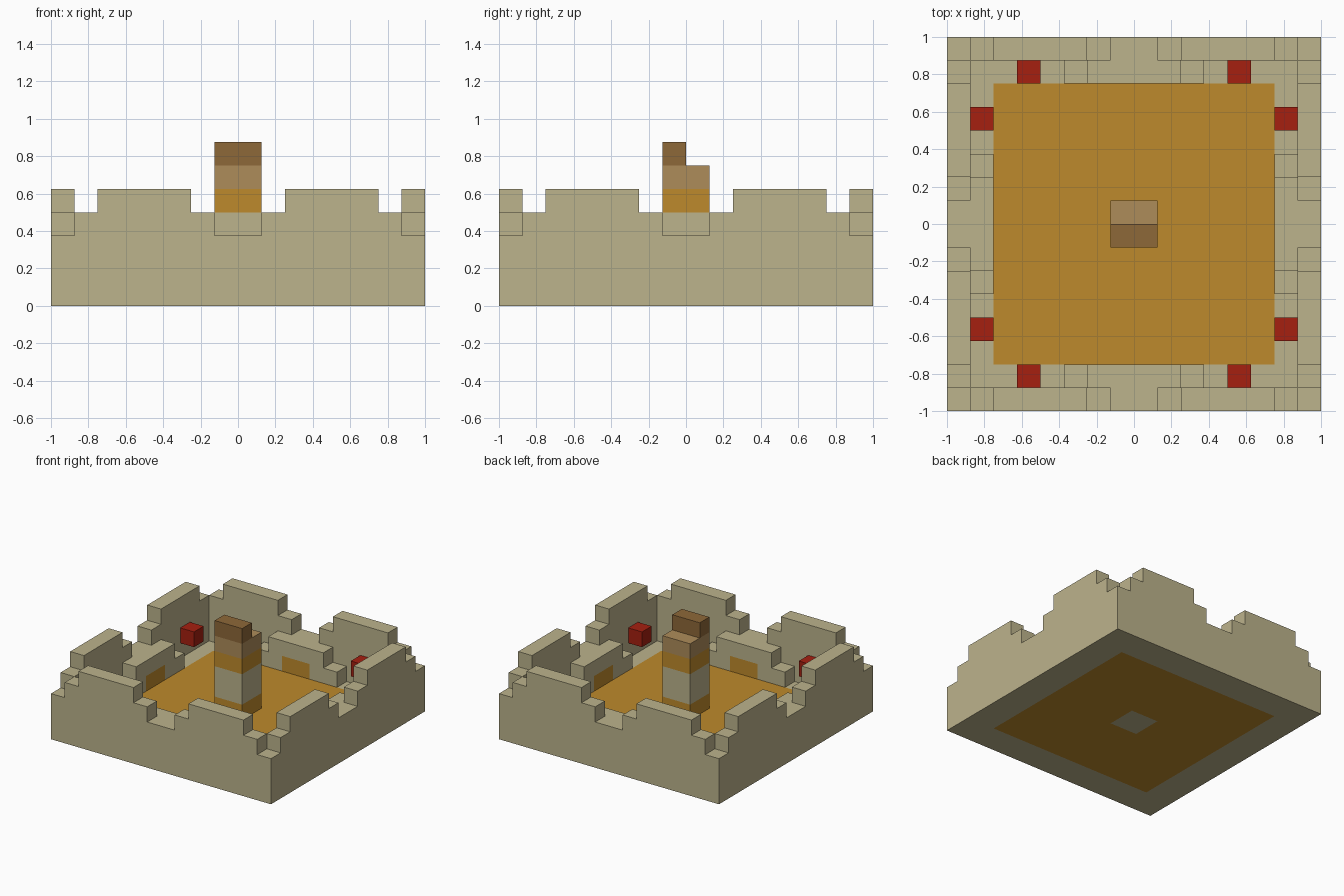
import bpy, bmesh
from math import pi
from mathutils import Matrix

cube = bpy.data.objects.get("Cube")
if cube:
    bpy.data.objects.remove(cube, do_unlink=True)

U = 0.125  # one block


def material(name, rgb):
    m = bpy.data.materials.new(name)
    m.use_nodes = True
    m.diffuse_color = (*rgb, 1)
    m.node_tree.nodes["Principled BSDF"].inputs["Base Color"].default_value = (*rgb, 1)
    return m


STONE = material("sandstone", (0.503, 0.451, 0.262))
ORANGE = material("ochre", (0.515, 0.254, 0.025))
RED = material("red", (0.381, 0.014, 0.005))
DARK = material("dark_brown", (0.27, 0.138, 0.04))
LIGHT = material("light_brown", (0.423, 0.262, 0.102))


def finish(bm, name, mats, turn=0):
    bmesh.ops.recalc_face_normals(bm, faces=bm.faces)
    bm.transform(Matrix.Rotation(turn * pi / 2, 4, "Z") @ Matrix.Scale(U, 4))
    mesh = bpy.data.meshes.new(name)
    bm.to_mesh(mesh)
    bm.free()
    for m in mats:
        mesh.materials.append(m)
    obj = bpy.data.objects.new(name, mesh)
    bpy.context.collection.objects.link(obj)
    return obj


def stepped(steps, y0, y1, z0):
    """Extrude a stepped skyline; steps are (x_start, x_end, top)."""
    pts = [(steps[0][0], z0)]
    for a, b, h in steps:
        pts += [(a, h), (b, h)]
    pts.append((steps[-1][1], z0))
    bm = bmesh.new()
    face = bm.faces.new([bm.verts.new((x, y0, z)) for x, z in pts])
    out = bmesh.ops.extrude_face_region(bm, geom=[face], use_keep_orig=True)
    moved = [v for v in out["geom"] if isinstance(v, bmesh.types.BMVert)]
    bmesh.ops.translate(bm, verts=moved, vec=(0, y1 - y0, 0))
    return bm


def box(name, x0, x1, y0, y1, z0, z1, mat, turn=0):
    return finish(stepped([(x0, x1, z1)], y0, y1, z0), name, [mat], turn)


def cut(bm, co, normal, faces=None):
    faces = list(faces if faces is not None else bm.faces)
    edges = {e for f in faces for e in f.edges}
    verts = {v for f in faces for v in f.verts}
    bmesh.ops.bisect_plane(bm, geom=faces + list(edges) + list(verts),
                           plane_co=co, plane_no=normal)


# Floor slab, with the foot of the pillar showing underneath
bm = stepped([(-6, 6, 1)], -6, 6, 0)
for s in (-1, 1):
    cut(bm, (s, 0, 0), (1, 0, 0))
    cut(bm, (0, s, 0), (0, 1, 0))
for f in bm.faces:
    c = f.calc_center_median()
    f.material_index = int(abs(c.x) < 1 and abs(c.y) < 1 and c.z < 0.5)
finish(bm, "courtyard_floor", [ORANGE, STONE])

# Four sides, each meeting the next at a corner
skyline = [(-8, -7, 3), (-7, -6, 4), (-6, -2, 5), (-2, -1, 4), (-1, 1, 3),
           (1, 2, 4), (2, 6, 5), (6, 7, 4)]
for turn, side in enumerate(("front", "left", "back", "right")):
    finish(stepped(skyline, -8, -7, 0), side + "_wall", [STONE], turn)
    box(side + "_footing", -7, 6, -7, -6, 0, 1, STONE, turn)

    # Inner stepped gatehouse with a painted doorway
    bm = stepped([(-3, -2, 2), (-2, 2, 3), (2, 3, 2)], -7, -6, 1)
    for s in (-1, 1):
        cut(bm, (s, 0, 0), (1, 0, 0))
    middle = [f for f in bm.faces if abs(f.calc_center_median().x) < 1]
    cut(bm, (0, 0, 2), (0, 0, 1), middle)
    for f in bm.faces:
        c = f.calc_center_median()
        f.material_index = int(abs(c.x) < 1 and c.y > -6.1 and 1 < c.z < 2)
    finish(bm, side + "_gatehouse", [STONE, ORANGE], turn)

    # Red blocks hung on the inside of the wall
    for x in (-5, 4):
        box(side + "_wall_block", x, x + 1, -7, -6, 2, 3, RED, turn)

# Central pillar with a figure-like stack of blocks
for name, z0, z1, mat in (("pillar_base", 1, 2, ORANGE), ("pillar_shaft", 2, 4, STONE),
                          ("pillar_band", 4, 5, ORANGE), ("pillar_neck", 5, 6, LIGHT)):
    box(name, -1, 1, -1, 1, z0, z1, mat)
box("pillar_cap", -1, 1, -1, 0, 6, 7, DARK)
